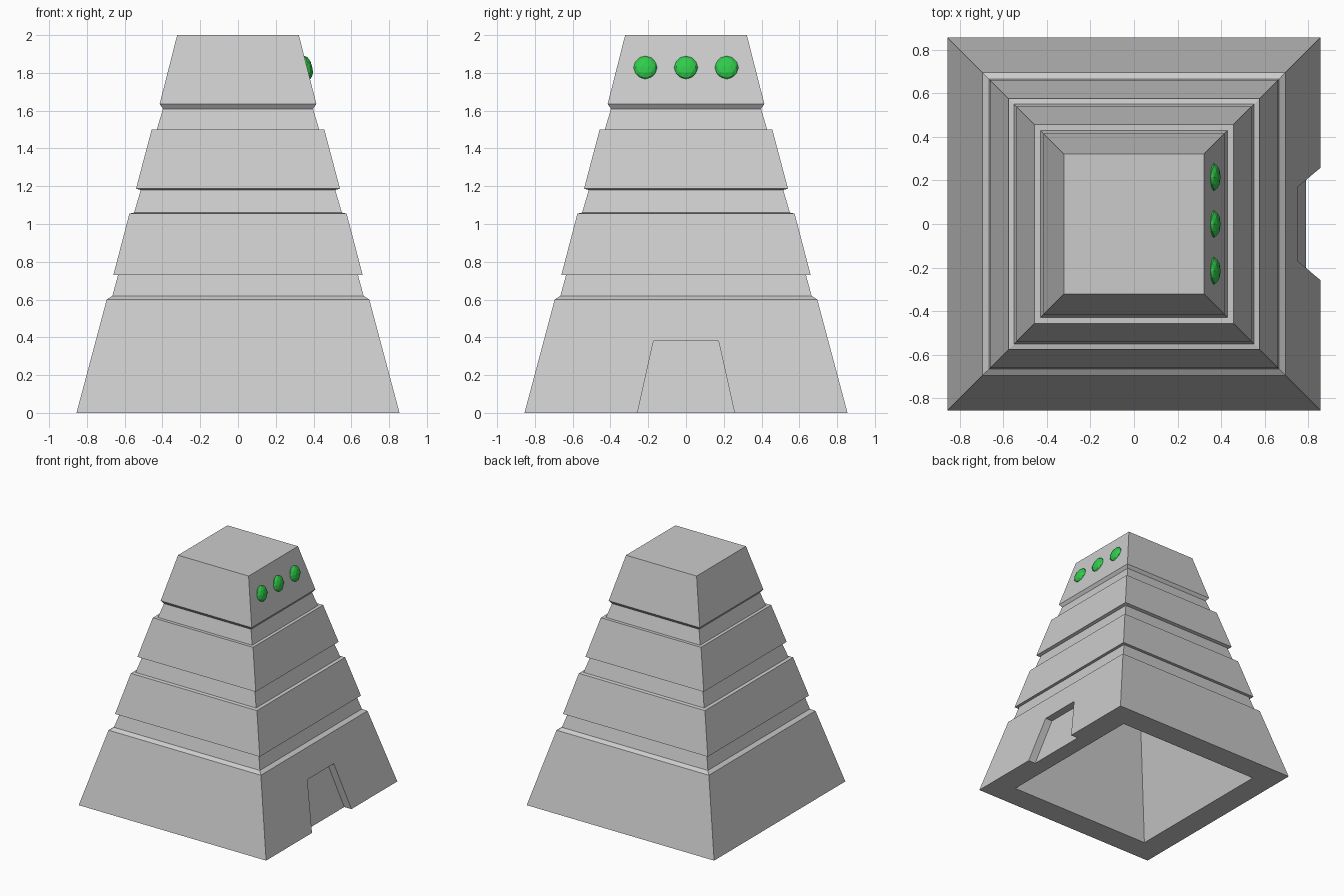
import bpy, bmesh, math

if "Cube" in bpy.data.objects:
    bpy.data.objects.remove(bpy.data.objects["Cube"])

SLOPE = 0.16 / 0.60  # inward taper of the walls per unit of height


def mesh_object(name, bm):
    bmesh.ops.recalc_face_normals(bm, faces=bm.faces)
    mesh = bpy.data.meshes.new(name)
    bm.to_mesh(mesh)
    bm.free()
    obj = bpy.data.objects.new(name, mesh)
    bpy.context.collection.objects.link(obj)
    return obj


def loft(name, rings):
    """Bridge a stack of four-cornered rings and cap both ends."""
    bm = bmesh.new()
    loops = [[bm.verts.new(p) for p in ring] for ring in rings]
    for a, b in zip(loops, loops[1:]):
        for i in range(4):
            j = (i + 1) % 4
            bm.faces.new((a[i], a[j], b[j], b[i]))
    bm.faces.new(loops[0])
    bm.faces.new(loops[-1])
    return mesh_object(name, bm)


def square(h, z):
    return [(-h, -h, z), (h, -h, z), (h, h, z), (-h, h, z)]


# Tower: tapered cavity first, then the stepped outside, as (half width, z)
profile = [
    (0.656 - SLOPE * 1.8, 1.80), (0.656, 0.0),
    (0.855, 0.0), (0.695, 0.60), (0.665, 0.62), (0.635, 0.73),
    (0.66, 0.73), (0.575, 1.055), (0.55, 1.06), (0.515, 1.18),
    (0.54, 1.187), (0.457, 1.50), (0.43, 1.50), (0.397, 1.61),
    (0.415, 1.635), (0.322, 2.0),
]
tower = loft("tower", [square(h, z) for h, z in profile])


# Doorway: trapezoid recess whose back wall follows the taper
def door_ring(z):
    back = 0.79 - SLOPE * z
    w = 0.257 - 0.085 * z / 0.38
    return [(back, -w, z), (1.0, -w, z), (1.0, w, z), (back, w, z)]


cutter = loft("doorway_cutter", [door_ring(-0.1), door_ring(0.38)])
cutter.hide_render = True
cut = tower.modifiers.new("doorway", 'BOOLEAN')
cut.operation = 'DIFFERENCE'
cut.solver = 'EXACT'
cut.object = cutter
bpy.context.view_layer.objects.active = tower
bpy.ops.object.modifier_apply(modifier=cut.name)
bpy.data.objects.remove(cutter)

# Green lamps, flattened and tilted to lie on the wall
green = bpy.data.materials.new("green")
green.diffuse_color = (0.03, 0.6, 0.07, 1)
green.use_nodes = True
green.node_tree.nodes["Principled BSDF"].inputs["Base Color"].default_value = green.diffuse_color
for i in (-1, 0, 1):
    bm = bmesh.new()
    bmesh.ops.create_icosphere(bm, subdivisions=2, radius=0.063)
    lamp = mesh_object("lamp", bm)
    lamp.data.materials.append(green)
    lamp.scale = (0.45, 1, 1)
    lamp.rotation_euler = (0, -math.atan(0.093 / 0.365), 0)
    lamp.location = (0.366, i * 0.215, 1.828)
